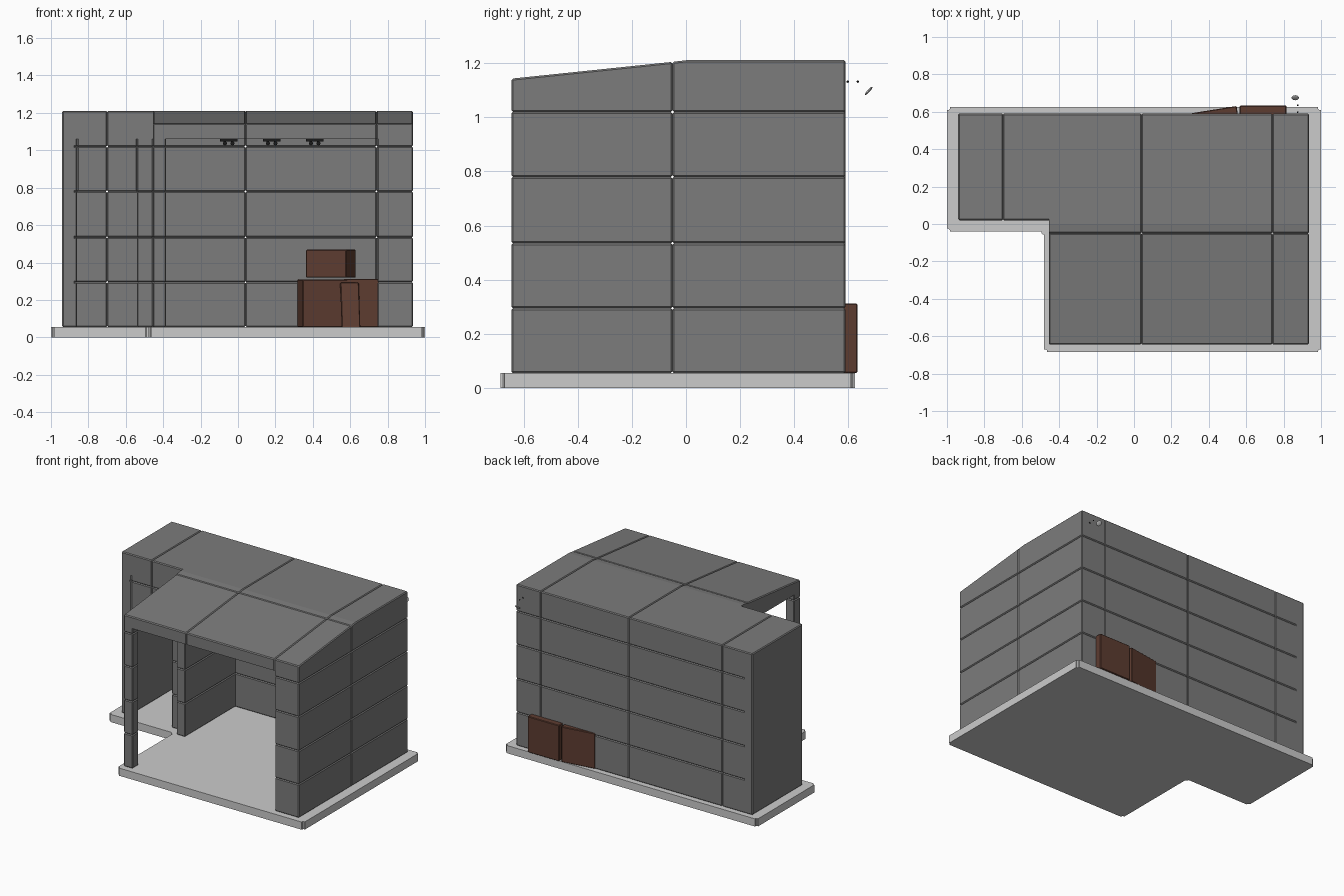
import bpy, bmesh, math
from mathutils import Matrix, Vector

if "Cube" in bpy.data.objects:
    bpy.data.objects.remove(bpy.data.objects["Cube"])

FLOOR, CEIL, T, BEV = 0.055, 1.06, 0.07, 0.006
ZS = [FLOOR, 0.295, 0.535, 0.78, 1.02, CEIL]


def material(name, col):
    m = bpy.data.materials.new(name)
    m.diffuse_color = (*col, 1)
    m.use_nodes = True
    m.node_tree.nodes["Principled BSDF"].inputs["Base Color"].default_value = m.diffuse_color
    return m


GREY = material("concrete", (0.2, 0.2, 0.2))
BROWN = material("crate_wood", (0.11, 0.045, 0.03))
BLACK = material("black_metal", (0.01, 0.01, 0.01))


def prism(bm, pts, x0, x1):
    """Extrude a (y, z) outline from x0 to x1."""
    a = [bm.verts.new((x0, y, z)) for y, z in pts]
    b = [bm.verts.new((x1, y, z)) for y, z in pts]
    n = len(pts)
    bm.faces.new(a)
    bm.faces.new(b[::-1])
    for i in range(n):
        bm.faces.new((a[i], b[i], b[(i + 1) % n], a[(i + 1) % n]))


def box(bm, x, y, z):
    prism(bm, [(y[0], z[0]), (y[1], z[0]), (y[1], z[1]), (y[0], z[1])], *x)


def finish(bm, name, mat=None, bevel=0.0, skip=lambda v: False):
    """Bevel the sharp edges (except skipped ones) and make the object."""
    bmesh.ops.recalc_face_normals(bm, faces=bm.faces)
    if bevel:
        es = [e for e in bm.edges if e.calc_face_angle(0) > 0.35
              and not all(skip(v.co) for v in e.verts)]
        bmesh.ops.bevel(bm, geom=es, offset=bevel, segments=1, affect='EDGES')
    me = bpy.data.meshes.new(name)
    bm.to_mesh(me)
    bm.free()
    ob = bpy.data.objects.new(name, me)
    bpy.context.collection.objects.link(ob)
    if mat:
        me.materials.append(mat)
    return ob


def wall(name, xs, ys, zs=ZS):
    """Panelled wall: one bevelled block per cell, seams become grooves."""
    bm = bmesh.new()
    for x in zip(xs, xs[1:]):
        for y in zip(ys, ys[1:]):
            for z in zip(zs, zs[1:]):
                box(bm, x, y, z)
    return finish(bm, name, GREY, BEV, lambda c: abs(c.z - CEIL) < 1e-4)


# L-shaped base slab
bm = bmesh.new()
outline = [(-1, -0.04), (-0.48, -0.04), (-0.48, -0.685), (1, -0.685), (1, 0.625), (-1, 0.625)]
f = bm.faces.new([bm.verts.new((x, y, 0)) for x, y in outline])
ext = bmesh.ops.extrude_face_region(bm, geom=[f])
bmesh.ops.translate(bm, vec=(0, 0, FLOOR), verts=[g for g in ext["geom"] if isinstance(g, bmesh.types.BMVert)])
upright = [e for e in bm.edges if abs(e.verts[0].co.z - e.verts[1].co.z) > 0.01]
bmesh.ops.bevel(bm, geom=upright, offset=0.015, segments=3, affect='EDGES')
finish(bm, "base_slab")

# Walls
L, R, F, B = -0.94, 0.935, -0.645, 0.59
NX, NY = -0.455, 0.02
wall("back_wall", [L, -0.7, 0.04, 0.74, R], [B - T, B])
wall("right_wall", [R - T, R], [F, -0.05, B])
wall("left_wall", [L, L + T], [NY, B], [FLOOR, CEIL])
wall("middle_wall", [NX, NX + T], [-0.05, B])

# Front posts and side-room doorway
wall("front_left_post", [NX, NX + T], [F, F + T])
wall("front_right_pier", [0.745, R], [F, F + T])
wall("door_left_jamb", [L, -0.86], [NY, NY + T])
wall("door_right_jamb", [-0.54, NX], [NY, NY + T])
wall("door_lintel", [-0.86, -0.7, -0.54], [NY, NY + T], [0.78, 1.02, CEIL])

# Roof: sloped front half and flat back half
bm = bmesh.new()
front = [(F, CEIL), (F, 1.143), (-0.05, 1.205), (-0.05, CEIL)]
back = [(-0.05, CEIL), (-0.05, 1.205), (0, 1.211), (B, 1.211), (B, CEIL)]
side = [(NY, CEIL), (NY, 1.211), (B, 1.211), (B, CEIL)]
for prof, xs in ((front, [NX, 0.04, 0.74, R]), (back, [NX, 0.04, 0.74, R]), (side, [L, -0.7, NX])):
    for x0, x1 in zip(xs, xs[1:]):
        prism(bm, prof, x0, x1)
finish(bm, "roof", GREY, BEV,
       lambda c: abs(c.z - CEIL) < 1e-4 or (abs(c.x - NX) < 1e-4 and c.y > -0.06))


# Crates stacked at the back wall, slightly pushed through it
def crate(name, centre, size, turn, tilt=0.0):
    bm = bmesh.new()
    h = [s / 2 for s in size]
    box(bm, (-h[0], h[0]), (-h[1], h[1]), (-h[2], h[2]))
    ob = finish(bm, name, BROWN, 0.004)
    ob.matrix_world = (Matrix.Translation(centre) @ Matrix.Rotation(math.radians(turn), 4, 'Z')
                       @ Matrix.Rotation(math.radians(tilt), 4, 'X'))


crate("right_crate", (0.69, 0.508, 0.184), (0.25, 0.25, 0.258), 0)
crate("left_crate", (0.447, 0.488, 0.182), (0.245, 0.25, 0.254), 9)
crate("top_crate", (0.497, 0.43, 0.394), (0.23, 0.15, 0.15), -20)
crate("leaning_board", (0.6, 0.34, 0.17), (0.1, 0.015, 0.25), 8, -14)

# Twin-tube ceiling lights
for i, x in enumerate((-0.05, 0.18, 0.41)):
    bm = bmesh.new()
    box(bm, (x - 0.047, x + 0.047), (-0.22, 0.18), (1.046, CEIL))
    for s in (-0.02, 0.02):
        m = Matrix.Translation((x + s, -0.02, 1.037)) @ Matrix.Rotation(math.pi / 2, 4, 'X')
        bmesh.ops.create_cone(bm, cap_ends=True, segments=10, radius1=0.011, radius2=0.011,
                              depth=0.38, matrix=m)
    finish(bm, f"ceiling_light_{i + 1}", BLACK)

# Small outside lamp: two bolts and a tilted disc
bm = bmesh.new()
for y in (0.598, 0.635):
    bmesh.ops.create_icosphere(bm, subdivisions=1, radius=0.005, matrix=Matrix.Translation((0.875, y, 1.132)))
finish(bm, "lamp_bolts", BLACK)
bm = bmesh.new()
bmesh.ops.create_uvsphere(bm, u_segments=12, v_segments=8, radius=1)
disc = finish(bm, "lamp_disc")
disc.matrix_world = (Matrix.Translation((0.862, 0.675, 1.098)) @ Matrix.Rotation(math.radians(48), 4, 'X')
                     @ Matrix.Diagonal(Vector((0.02, 0.02, 0.005, 1))))
